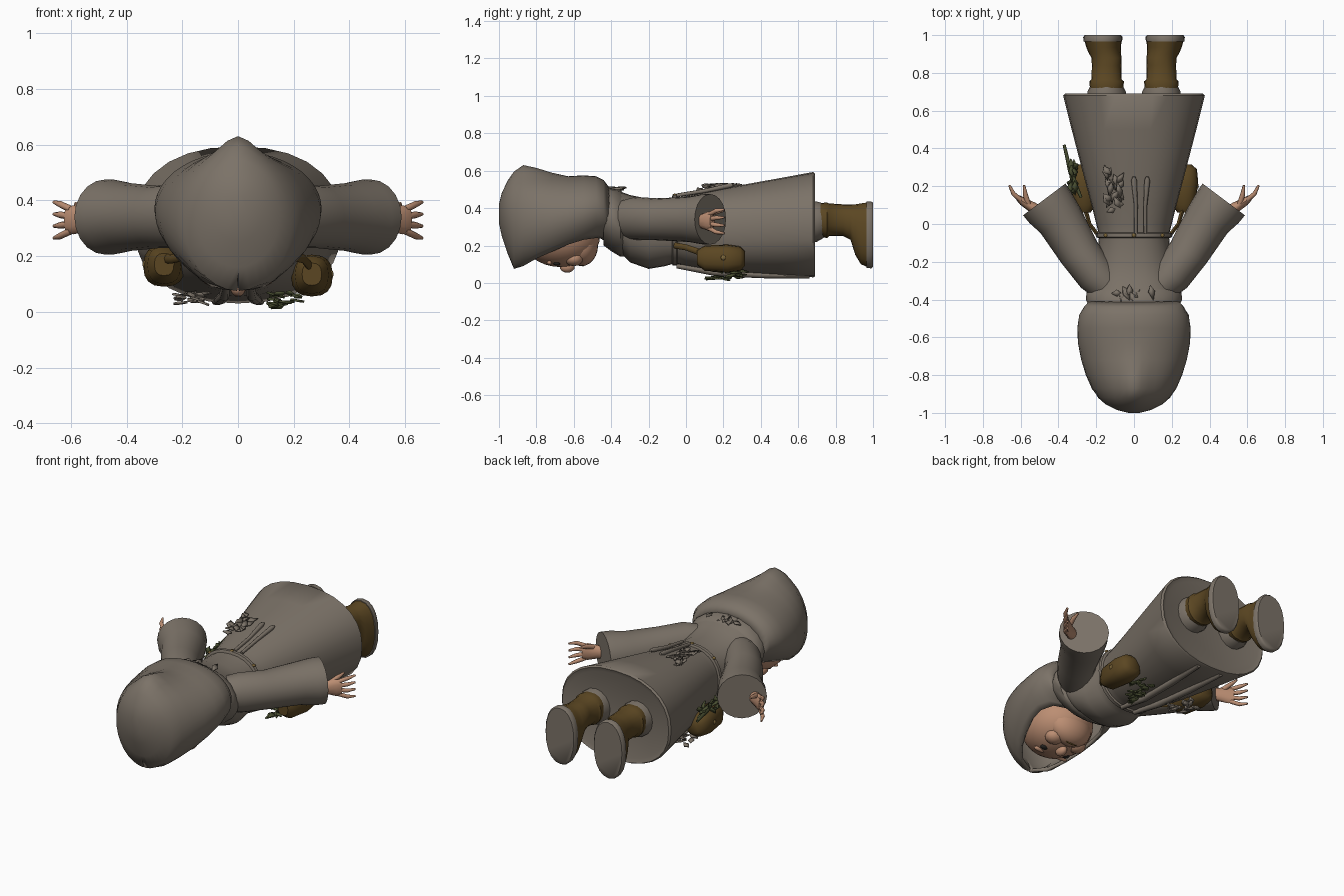
import bpy, bmesh, random
from math import sin, cos, pi, radians, exp
from mathutils import Vector

random.seed(4)
start_cube = bpy.data.objects.get("Cube")
if start_cube:
    bpy.data.objects.remove(start_cube)


def material(name, colour):
    mat = bpy.data.materials.new(name)
    mat.use_nodes = True
    mat.diffuse_color = (*colour, 1)
    mat.node_tree.nodes["Principled BSDF"].inputs["Base Color"].default_value = (*colour, 1)
    return mat


cloth = material("grey cloth", (0.2, 0.17, 0.138))
leather = material("brown leather", (0.105, 0.062, 0.016))
skin = material("skin", (0.5, 0.27, 0.17))
green = material("leaf green", (0.065, 0.075, 0.03))
brass = material("brass", (0.2, 0.13, 0.04))
dark = material("dark eye", (0.02, 0.018, 0.016))


def finish(name, bm, mat, angle=50):
    """Turn a bmesh into a shaded object."""
    bmesh.ops.recalc_face_normals(bm, faces=bm.faces)
    mesh = bpy.data.meshes.new(name)
    bm.to_mesh(mesh)
    bm.free()
    obj = bpy.data.objects.new(name, mesh)
    bpy.context.collection.objects.link(obj)
    mesh.materials.append(mat)
    bpy.ops.object.select_all(action='DESELECT')
    obj.select_set(True)
    bpy.context.view_layer.objects.active = obj
    bpy.ops.object.shade_smooth_by_angle(angle=radians(angle))
    return obj


def skin_rings(bm, rings, closed=True):
    """Bridge rows of points with quads."""
    rows = [[bm.verts.new(p) for p in ring] for ring in rings]
    count = len(rows[0])
    for a, b in zip(rows, rows[1:]):
        for i in range(count if closed else count - 1):
            j = (i + 1) % count
            bm.faces.new((a[i], a[j], b[j], b[i]))
    return rows


def signed_power(v, p):
    return abs(v) ** p * (1 if v > 0 else -1)


def body_loft(name, stations, mat, sides=24, power=1.0, angle=50):
    """Loft along y; station = y, centre x, half width, bottom z, top z."""
    rings = []
    for y, cx, w, low, high in stations:
        ring = []
        for i in range(sides):
            t = 2 * pi * i / sides
            ring.append((cx + w * signed_power(sin(t), power), y,
                         (low + high) / 2 + (high - low) / 2 * signed_power(cos(t), power)))
        rings.append(ring)
    bm = bmesh.new()
    rows = skin_rings(bm, rings)
    bm.faces.new(rows[0])
    bm.faces.new(rows[-1])
    return finish(name, bm, mat, angle)


def tube(name, path, mat, sides=16):
    """Sweep an upright ellipse; point = x, y, z, level radius, upright radius."""
    rings = []
    for k, (x, y, z, ra, rb) in enumerate(path):
        a, b = path[max(k - 1, 0)], path[min(k + 1, len(path) - 1)]
        along = Vector(b[:3]) - Vector(a[:3])
        side = along.cross(Vector((0, 0, 1))).normalized()
        up = side.cross(along).normalized()
        rings.append([Vector((x, y, z)) + side * ra * cos(2 * pi * i / sides)
                      + up * rb * sin(2 * pi * i / sides) for i in range(sides)])
    bm = bmesh.new()
    rows = skin_rings(bm, rings)
    bm.faces.new(rows[0])
    bm.faces.new(rows[-1])
    return finish(name, bm, mat)


def ball(name, centre, radii, mat, segments=24):
    bm = bmesh.new()
    bmesh.ops.create_uvsphere(bm, u_segments=segments, v_segments=segments // 2, radius=1)
    bmesh.ops.scale(bm, vec=radii, verts=bm.verts)
    bmesh.ops.translate(bm, vec=centre, verts=bm.verts)
    return finish(name, bm, mat, 80)


def leaf_cluster(name, centre, spread, mat, count=14):
    """Scatter small folded leaves in a flattened box."""
    bm = bmesh.new()
    for _ in range(count):
        base = Vector([c + random.uniform(-s, s) for c, s in zip(centre, spread)])
        turn = random.uniform(0, 2 * pi)
        along = Vector((cos(turn) * 0.6, sin(turn), random.uniform(-0.2, 0.2))) * 0.05
        if spread[0] < spread[2]:
            along.x, along.z = along.z, along.x
        across = along.cross(Vector((0.3, 0, 1))).normalized() * 0.018
        tip, left, right = (bm.verts.new(base + v) for v in (along, across, -across))
        tail = bm.verts.new(base - along * 0.7)
        bm.faces.new((tip, left, tail))
        bm.faces.new((tip, tail, right))
    obj = finish(name, bm, mat, 20)
    thick = obj.modifiers.new("thickness", 'SOLIDIFY')
    thick.thickness = 0.008


# Robe: neck, chest, waist and flared skirt with a recessed underside
body_loft("robe", [
    (-0.52, 0, 0.17, 0.28, 0.5), (-0.43, 0, 0.22, 0.22, 0.515),
    (-0.37, 0, 0.23, 0.18, 0.495), (-0.3, 0, 0.22, 0.11, 0.47),
    (-0.2, 0, 0.2, 0.075, 0.45), (-0.11, 0, 0.19, 0.09, 0.455),
    (-0.06, 0, 0.185, 0.105, 0.455), (0, 0, 0.2, 0.09, 0.465),
    (0.1, 0, 0.225, 0.07, 0.485), (0.25, 0, 0.265, 0.055, 0.515),
    (0.5, 0, 0.33, 0.04, 0.56), (0.68, 0, 0.375, 0.03, 0.593),
    (0.69, 0, 0.365, 0.035, 0.585), (0.68, 0, 0.34, 0.06, 0.56)], cloth, 28, 0.88)

# Belt with brass studs around the waist
body_loft("belt", [(-0.075, 0, 0.19, 0.1, 0.462), (-0.07, 0, 0.2, 0.092, 0.47),
                   (-0.05, 0, 0.2, 0.092, 0.47), (-0.045, 0, 0.19, 0.1, 0.462)],
          cloth, 28, 0.88)
for i in range(-3, 4):
    ball("belt_stud", (i * 0.05, -0.06, 0.47 - abs(i) * 0.017), (0.012, 0.012, 0.008), brass, 8)

# Hood: arched shell, closed at the crown and open around the face
hood_rows = [  # y, half width, rim z, top z, opening angle, ridge
    (-1.0, 0.03, 0.32, 0.42, 180, 0), (-0.985, 0.09, 0.25, 0.48, 180, 0),
    (-0.955, 0.15, 0.16, 0.535, 180, 0.01), (-0.92, 0.19, 0.075, 0.565, 179, 0.03),
    (-0.87, 0.225, 0.09, 0.58, 155, 0.05), (-0.8, 0.255, 0.13, 0.58, 143, 0.035),
    (-0.72, 0.28, 0.165, 0.575, 137, 0.015), (-0.63, 0.297, 0.205, 0.57, 133, 0),
    (-0.55, 0.3, 0.23, 0.575, 133, 0), (-0.48, 0.29, 0.24, 0.57, 140, 0),
    (-0.44, 0.265, 0.235, 0.55, 160, 0), (-0.41, 0.24, 0.22, 0.51, 175, 0)]
rings = []
for y, w, rim, top, opening, ridge in hood_rows:
    limit = radians(opening)
    h = (top - rim) / (1 - cos(limit))
    ring = []
    for i in range(33):
        t = limit * (i / 16 - 1)
        x = w * sin(t)
        bump = ridge * exp(-(x / 0.07) ** 2) if abs(t) < pi / 2 else 0
        ring.append((x, y, top - h + h * cos(t) + bump))
    rings.append(ring)
bm = bmesh.new()
rows = skin_rings(bm, rings, closed=False)
bm.faces.new(rows[0])
bmesh.ops.remove_doubles(bm, verts=bm.verts, dist=0.0005)
hood = finish("hood", bm, cloth, 60)
shell = hood.modifiers.new("thickness", 'SOLIDIFY')
shell.thickness = 0.02
shell.offset = -1

# Gathered collar with ragged points
body_loft("collar", [(-0.44, 0, 0.235, 0.2, 0.515), (-0.4, 0, 0.255, 0.17, 0.515),
                     (-0.35, 0, 0.25, 0.14, 0.495), (-0.33, 0, 0.22, 0.14, 0.475)], cloth, 20)
leaf_cluster("collar_tatters", (0, -0.37, 0.505), (0.11, 0.02, 0.008), cloth, 9)

# Head and face, looking down
ball("head", (0, -0.67, 0.25), (0.195, 0.21, 0.165), skin, 32)
ball("jaw", (0, -0.56, 0.2), (0.135, 0.09, 0.11), skin)
ball("nose", (0, -0.635, 0.085), (0.028, 0.04, 0.03), skin, 16)
ball("mouth", (0, -0.55, 0.1), (0.045, 0.009, 0.012), leather, 12)

for s, side in ((1, "left"), (-1, "right")):
    # Face details
    ball(side + "_cheek", (s * 0.08, -0.6, 0.13), (0.055, 0.05, 0.04), skin, 16)
    ball(side + "_eye", (s * 0.075, -0.69, 0.106), (0.027, 0.02, 0.014), dark, 16)
    ball(side + "_brow", (s * 0.075, -0.73, 0.108), (0.045, 0.014, 0.014), skin, 12)

    # Bell sleeve with recessed cuff
    tube(side + "_sleeve", [(s * x, y, z, a, b) for x, y, z, a, b in (
        (0.13, -0.34, 0.34, 0.09, 0.1), (0.2, -0.27, 0.345, 0.105, 0.115),
        (0.29, -0.15, 0.34, 0.11, 0.112), (0.39, 0.02, 0.34, 0.125, 0.122),
        (0.445, 0.09, 0.34, 0.138, 0.134), (0.475, 0.13, 0.34, 0.14, 0.135),
        (0.465, 0.118, 0.34, 0.12, 0.115))[:-1]], cloth, 20)

    # Hand with four spread fingers and a thumb
    tube(side + "_palm", [(s * 0.47, 0.05, 0.33, 0.03, 0.035),
                          (s * 0.54, 0.09, 0.33, 0.028, 0.04),
                          (s * 0.59, 0.12, 0.33, 0.022, 0.052),
                          (s * 0.615, 0.14, 0.33, 0.015, 0.046)], skin, 12)
    for i in range(4):
        z = 0.29 + i * 0.026
        fan = (i - 1.5) * 0.012
        tube(side + "_finger", [(s * 0.6, 0.128, z, 0.013, 0.013),
                                (s * 0.638, 0.16, z + fan, 0.012, 0.012),
                                (s * 0.66, 0.205, z + fan * 1.4, 0.006, 0.006)], skin, 8)
    tube(side + "_thumb", [(s * 0.56, 0.105, 0.36, 0.015, 0.015),
                           (s * 0.575, 0.155, 0.378, 0.013, 0.013),
                           (s * 0.582, 0.205, 0.388, 0.006, 0.006)], skin, 8)

    # Trouser leg, boot and sole
    x = s * 0.145
    body_loft(side + "_trouser_leg", [(0.6, x, 0.1, 0.22, 0.43), (0.7, x, 0.102, 0.22, 0.435),
                                      (0.735, x, 0.085, 0.24, 0.425)], cloth, 16)
    body_loft(side + "_boot", [
        (0.72, x, 0.088, 0.245, 0.427), (0.755, x, 0.092, 0.24, 0.43),
        (0.765, x, 0.08, 0.25, 0.425), (0.84, x, 0.078, 0.25, 0.42),
        (0.88, x, 0.08, 0.23, 0.42), (0.905, x + s * 0.01, 0.085, 0.15, 0.42),
        (0.935, x + s * 0.015, 0.092, 0.1, 0.425),
        (0.97, x + s * 0.02, 0.098, 0.085, 0.43)], leather, 20, 0.9)
    body_loft(side + "_sole", [(0.965, x + s * 0.02, 0.102, 0.08, 0.434),
                               (0.99, x + s * 0.02, 0.104, 0.078, 0.436),
                               (1.0, x + s * 0.02, 0.096, 0.087, 0.428)], cloth, 20, 0.9)

    # Belt pouch with flap, strap and buckle
    low = 0.055 if s > 0 else 0.09
    px = s * 0.265
    body_loft(side + "_pouch", [(0.06, px, 0.035, low + 0.04, low + 0.12),
                                (0.1, px, 0.06, low + 0.01, low + 0.145),
                                (0.22, px, 0.075, low, low + 0.15),
                                (0.29, px, 0.068, low + 0.01, low + 0.14),
                                (0.315, px, 0.04, low + 0.035, low + 0.115)], leather, 16, 0.8)
    tube(side + "_pouch_strap", [(s * 0.19, -0.06, 0.2, 0.01, 0.016),
                                 (s * 0.235, 0, 0.19, 0.01, 0.016),
                                 (px, 0.1, low + 0.1, 0.012, 0.018)], leather, 8)
    ball(side + "_buckle", (s * 0.335, 0.2, low + 0.08), (0.008, 0.015, 0.015), brass, 8)

    # Hanging cord ends on the back and front of the robe
    cx = 0.035 + s * 0.025
    tube(side + "_back_cord", [(cx, -0.05, 0.468, 0.009, 0.01), (cx, 0.1, 0.492, 0.01, 0.011),
                               (cx + s * 0.01, 0.23, 0.52, 0.015, 0.013),
                               (cx + s * 0.01, 0.25, 0.523, 0.008, 0.008)], cloth, 8)
    tube(side + "_front_fold", [(s * 0.045, -0.05, 0.09, 0.014, 0.012),
                                (s * 0.05, 0.15, 0.058, 0.02, 0.02),
                                (s * 0.065, 0.4, 0.043, 0.022, 0.018),
                                (s * 0.08, 0.66, 0.034, 0.014, 0.01)], cloth, 8)

# Herb bundles and torn tufts
leaf_cluster("front_herbs", (0.17, 0.23, 0.045), (0.05, 0.09, 0.025), green, 22)
leaf_cluster("front_tuft", (-0.17, 0.24, 0.05), (0.045, 0.07, 0.02), cloth, 14)
leaf_cluster("back_tuft", (-0.11, 0.18, 0.515), (0.04, 0.11, 0.015), cloth, 22)
leaf_cluster("side_herbs", (-0.325, 0.25, 0.27), (0.015, 0.08, 0.03), green, 14)
tube("side_herb_stem", [(-0.28, 0.14, 0.27, 0.008, 0.008), (-0.335, 0.27, 0.27, 0.012, 0.012),
                        (-0.37, 0.42, 0.27, 0.008, 0.008)], green, 8)
